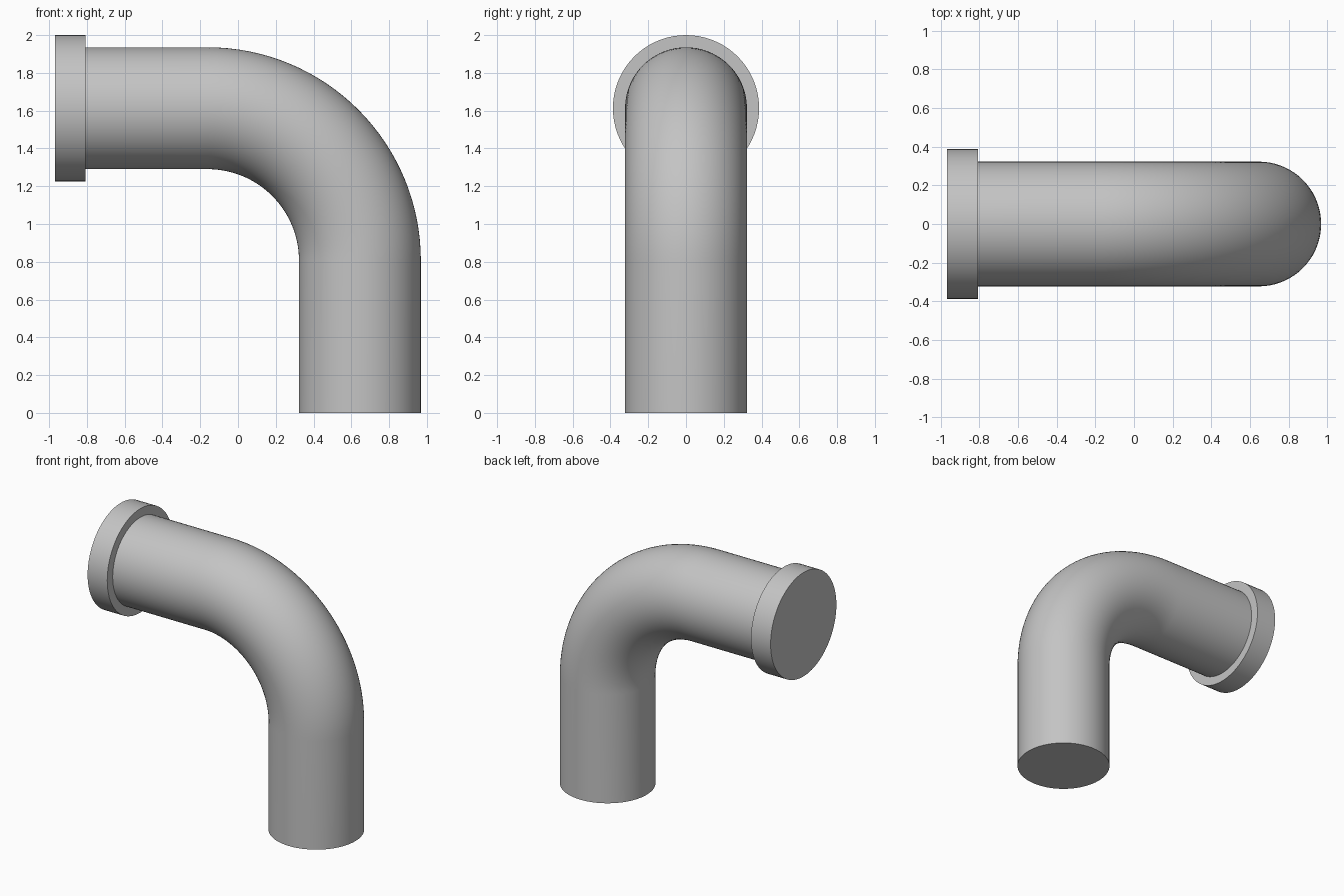
import bpy
import bmesh
from math import sin, cos, pi, radians
from mathutils import Vector

if "Cube" in bpy.data.objects:
    bpy.data.objects.remove(bpy.data.objects["Cube"], do_unlink=True)

SIDES = 72
BEND_STEPS = 32
PIPE_R = 0.3226
FLANGE_R = 0.387
BEND_R = 0.8065
BEND_CENTRE = Vector((-0.161, 0, 0.8065))
AXIS_Z = BEND_CENTRE.z + BEND_R
FLANGE_OUTER, FLANGE_INNER = -0.968, -0.8065

grey = bpy.data.materials.new("plain_grey")
grey.use_nodes = True
grey.diffuse_color = (0.55, 0.55, 0.55, 1)
grey.node_tree.nodes["Principled BSDF"].inputs["Base Color"].default_value = (0.55, 0.55, 0.55, 1)


def sweep(name, stations, cap_start=False, cap_end=False):
    """Skin circular rings given as (centre, turn angle, radius)."""
    bm = bmesh.new()
    rings = []
    for centre, turn, radius in stations:
        outward = Vector((sin(turn), 0, cos(turn)))
        side = Vector((0, 1, 0))
        angles = [2 * pi * i / SIDES for i in range(SIDES)]
        rings.append([bm.verts.new(centre + radius * (cos(u) * outward + sin(u) * side))
                      for u in angles])
    for a, b in zip(rings, rings[1:]):
        for i in range(SIDES):
            j = (i + 1) % SIDES
            bm.faces.new((a[i], a[j], b[j], b[i]))
    if cap_start:
        bm.faces.new(rings[0][::-1])
    if cap_end:
        bm.faces.new(rings[-1])
    bmesh.ops.recalc_face_normals(bm, faces=bm.faces[:])
    mesh = bpy.data.meshes.new(name)
    bm.to_mesh(mesh)
    bm.free()
    mesh.materials.append(grey)
    obj = bpy.data.objects.new(name, mesh)
    bpy.context.collection.objects.link(obj)
    bpy.ops.object.select_all(action='DESELECT')
    obj.select_set(True)
    bpy.context.view_layer.objects.active = obj
    bpy.ops.object.shade_smooth_by_angle(angle=radians(30))
    return obj


# Flange: closed disc outside, stepped shoulder meeting the pipe inside
outer = Vector((FLANGE_OUTER, 0, AXIS_Z))
inner = Vector((FLANGE_INNER, 0, AXIS_Z))
sweep("end_flange",
      [(outer, 0, FLANGE_R), (inner, 0, FLANGE_R), (inner, 0, PIPE_R)],
      cap_start=True)

# Pipe: horizontal run, quarter bend, vertical run closed at the foot
path = [(inner, 0, PIPE_R)]
for k in range(BEND_STEPS + 1):
    turn = pi / 2 * k / BEND_STEPS
    path.append((BEND_CENTRE + BEND_R * Vector((sin(turn), 0, cos(turn))), turn, PIPE_R))
path.append((Vector((BEND_CENTRE.x + BEND_R, 0, 0)), pi / 2, PIPE_R))
sweep("elbow_pipe", path, cap_end=True)
